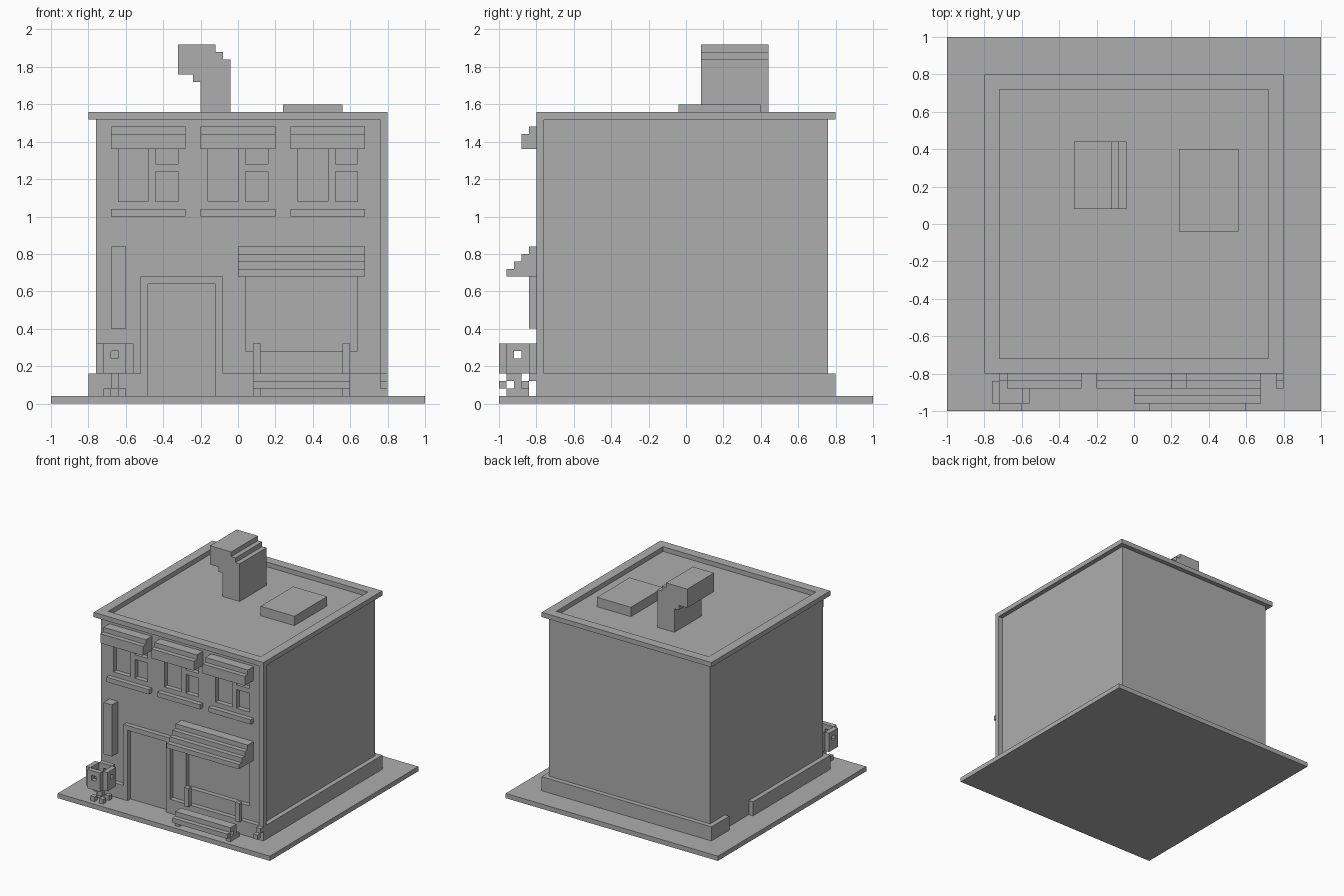
import bpy
import bmesh

old = bpy.data.objects.get("Cube")
if old:
    bpy.data.objects.remove(old, do_unlink=True)

grey = bpy.data.materials.new("plain_grey")
grey.use_nodes = True
colour = (0.42, 0.42, 0.42, 1)
grey.diffuse_color = colour
grey.node_tree.nodes["Principled BSDF"].inputs["Base Color"].default_value = colour


def finish(name, bm):
    bmesh.ops.recalc_face_normals(bm, faces=bm.faces)
    mesh = bpy.data.meshes.new(name)
    bm.to_mesh(mesh)
    bm.free()
    mesh.materials.append(grey)
    obj = bpy.data.objects.new(name, mesh)
    bpy.context.scene.collection.objects.link(obj)
    return obj


def boxes(name, *ranges):
    """One object from boxes given as (x0, x1, y0, y1, z0, z1)."""
    bm = bmesh.new()
    for x0, x1, y0, y1, z0, z1 in ranges:
        verts = bmesh.ops.create_cube(bm, size=1)["verts"]
        for v in verts:
            v.co.x = x1 if v.co.x > 0 else x0
            v.co.y = y1 if v.co.y > 0 else y0
            v.co.z = z1 if v.co.z > 0 else z0
    return finish(name, bm)


def extrude(name, points, axis, start, end):
    """Profile swept along x (points are y, z) or along y (points are x, z)."""
    bm = bmesh.new()
    place = (lambda a, b: (start, a, b)) if axis == "x" else (lambda a, b: (a, start, b))
    face = bm.faces.new([bm.verts.new(place(a, b)) for a, b in points])
    new = bmesh.ops.extrude_face_region(bm, geom=[face])["geom"]
    shift = (end - start, 0, 0) if axis == "x" else (0, end - start, 0)
    bmesh.ops.translate(bm, vec=shift, verts=[g for g in new if isinstance(g, bmesh.types.BMVert)])
    return finish(name, bm)


def cut(obj, name, ranges):
    """Subtract boxes and remove the cutter afterwards."""
    cutter = boxes(name, *ranges)
    cutter.hide_render = True
    mod = obj.modifiers.new("openings", "BOOLEAN")
    mod.object = cutter
    mod.solver = "EXACT"
    bpy.context.view_layer.objects.active = obj
    bpy.ops.object.modifier_apply(modifier=mod.name)
    bpy.data.objects.remove(cutter, do_unlink=True)


WALL = -0.76
BACK = -0.72     # depth of the recessed glass
U = 0.04         # building module

# Ground and main block
boxes("ground_slab", (-1, 1, -1, 1, 0, U))
walls = boxes("walls", (-0.76, 0.76, WALL, 0.76, U, 1.52))

# Recessed panes: three upper groups and the shop window
panes = [(0.04, 0.64, -0.9, BACK, 0.28, 0.68)]
for x in (-0.68, -0.2, 0.28):
    panes += [(x + U, x + 0.2, -0.9, BACK, 1.08, 1.37),
              (x + 0.24, x + 0.36, -0.9, BACK, 1.08, 1.24),
              (x + 0.24, x + 0.36, -0.9, BACK, 1.28, 1.37)]
cut(walls, "pane_cutter", panes)

# Upper awnings and sills
hood = [(WALL, 1.36), (-0.88, 1.36), (-0.88, 1.44), (-0.84, 1.44), (-0.84, 1.48), (WALL, 1.48)]
for side, x in (("right", -0.68), ("middle", -0.2), ("left", 0.28)):
    extrude("upper_awning_" + side, hood, "x", x, x + 0.4)
    boxes("window_sill_" + side, (x, x + 0.4, -0.8, WALL, 1.0, 1.04))

# Stepped shop awning
steps = [(WALL, 0.84)]
for i in range(4):
    y, z = -0.84 - i * U, 0.84 - i * U
    steps += [(y, z), (y, z - U)]
steps.append((WALL, 0.68))
extrude("shop_awning", steps, "x", 0, 0.68)

# Plinth, open at the front door and at the side entrance
boxes("plinth",
      (-0.8, -0.52, -0.8, WALL, U, 0.16),
      (-0.08, 0.8, -0.8, WALL, U, 0.16),
      (0.76, 0.8, WALL, 0.76, U, 0.16),
      (-0.8, 0.8, 0.76, 0.8, U, 0.16),
      (-0.8, -0.76, WALL, 0.24, U, 0.16),
      (-0.8, -0.76, 0.56, 0.76, U, 0.16))

# Door frame and wall sign
boxes("door_frame",
      (-0.52, -0.48, -0.8, WALL, U, 0.68),
      (-0.12, -0.08, -0.8, WALL, U, 0.68),
      (-0.48, -0.12, -0.8, WALL, 0.64, 0.68))
boxes("wall_sign", (-0.68, -0.6, -0.84, WALL, 0.4, 0.84))

# Drainpipe with a stepped spout
boxes("drainpipe",
      (0.76, 0.8, -0.8, WALL, 0.16, 1.52),
      (0.76, 0.8, -0.84, -0.8, 0.12, 0.16),
      (0.76, 0.8, -0.88, -0.84, 0.08, 0.12))

# Roof rim around the sunken flat roof
boxes("roof_rim",
      (-0.8, 0.8, -0.8, -0.72, 1.52, 1.56),
      (-0.8, 0.8, 0.72, 0.8, 1.52, 1.56),
      (-0.8, -0.72, -0.72, 0.72, 1.52, 1.56),
      (0.72, 0.8, -0.72, 0.72, 1.52, 1.56))
boxes("roof_hatch", (0.24, 0.56, -0.04, 0.4, 1.52, 1.6))

# Bent roof vent
vent = [(-0.2, 1.52), (-0.04, 1.52), (-0.04, 1.84), (-0.08, 1.84), (-0.08, 1.88),
        (-0.12, 1.88), (-0.12, 1.92), (-0.32, 1.92), (-0.32, 1.76), (-0.24, 1.76),
        (-0.24, 1.72), (-0.2, 1.72)]
extrude("roof_vent", vent, "y", 0.08, 0.44)

# Bench with front lip, legs and rear posts
boxes("bench_seat",
      (0.08, 0.6, -0.96, -0.88, 0.12, 0.16),
      (0.08, 0.6, -1, -0.96, 0.08, 0.12))
for side, x in (("right", 0.08), ("left", 0.56)):
    boxes("bench_leg_" + side,
          (x, x + U, -0.92, -0.88, 0.08, 0.12),
          (x, x + U, -0.96, -0.84, U, 0.08))
    boxes("bench_post_" + side, (x, x + U, -0.84, -0.8, 0.16, 0.32))

# Open litter bin: floor, four walls with a square hole each, post and feet
cx, cy = -0.66, -0.9
boxes("bin_floor", (cx - 0.06, cx + 0.06, cy - 0.06, cy + 0.06, 0.16, 0.2))
for side, dx, dy in (("front", 0, -1), ("back", 0, 1), ("right", -1, 0), ("left", 1, 0)):
    def panel(a0, a1, z0, z1):
        if dx:
            mid = cx + dx * 0.08
            return (mid - 0.02, mid + 0.02, cy + a0, cy + a1, z0, z1)
        mid = cy + dy * 0.08
        return (cx + a0, cx + a1, mid - 0.02, mid + 0.02, z0, z1)
    boxes("bin_wall_" + side,
          panel(-0.06, -0.02, 0.16, 0.32), panel(0.02, 0.06, 0.16, 0.32),
          panel(-0.02, 0.02, 0.16, 0.24), panel(-0.02, 0.02, 0.28, 0.32))
boxes("bin_post", (cx - 0.02, cx + 0.02, cy - 0.02, cy + 0.02, 0.08, 0.16))
boxes("bin_feet", *[(cx + sx * U - 0.02, cx + sx * U + 0.02,
                     cy + sy * U - 0.02, cy + sy * U + 0.02, U, 0.08)
                    for sx in (-1, 1) for sy in (-1, 1)])
